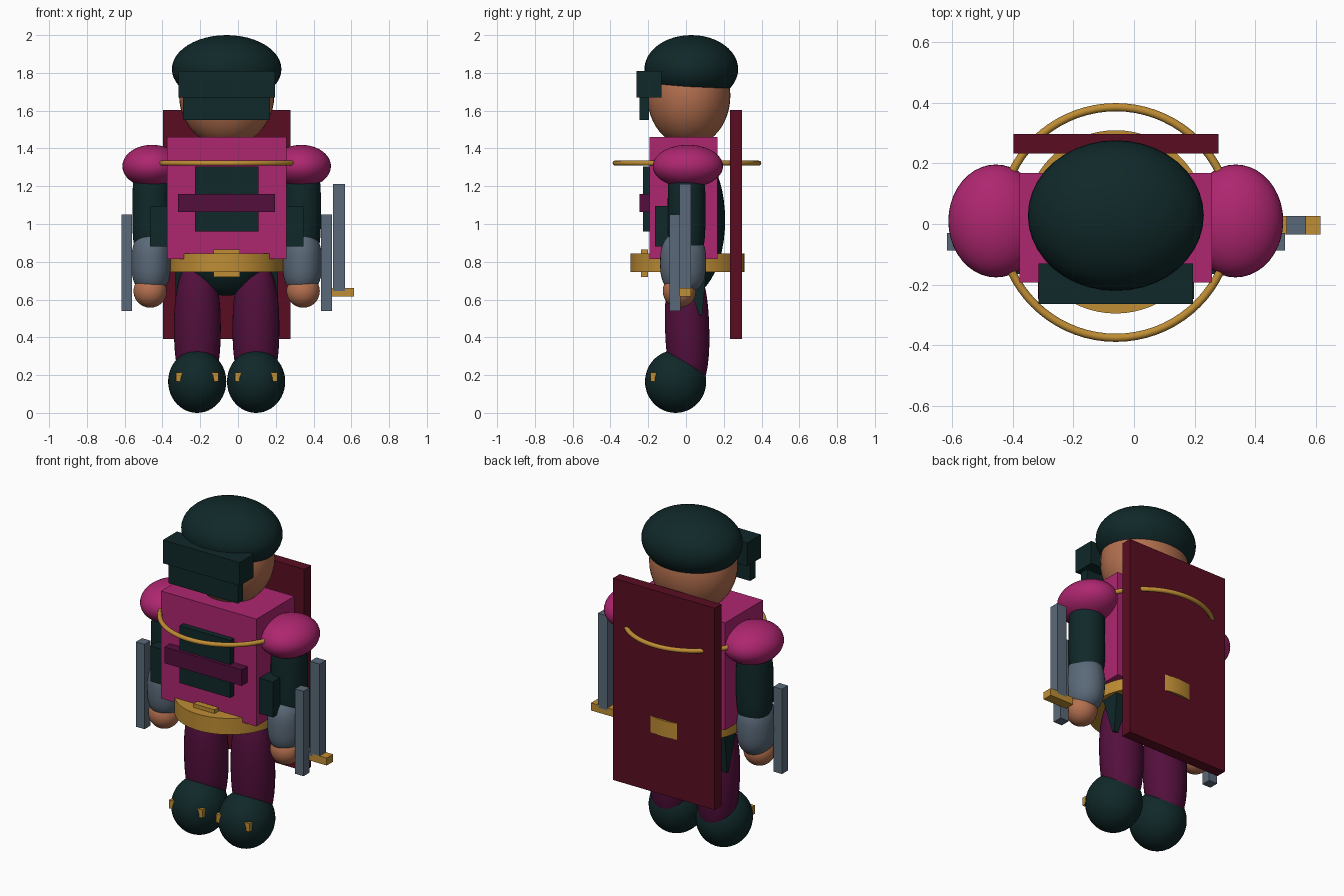
import bpy, bmesh, math
from mathutils import Matrix

if "Cube" in bpy.data.objects:
    bpy.data.objects.remove(bpy.data.objects["Cube"])

CX = -0.06  # the figure's own centre line


def material(name, hex_code):
    m = bpy.data.materials.new(name)
    rgb = [int(hex_code[i:i + 2], 16) / 255 for i in (0, 2, 4)]
    m.diffuse_color = [c / 12.92 if c <= 0.04045 else ((c + 0.055) / 1.055) ** 2.4 for c in rgb] + [1]
    m.use_nodes = True
    m.node_tree.nodes["Principled BSDF"].inputs["Base Color"].default_value = m.diffuse_color
    return m


GREEN = material("dark green", "102829")
MAGENTA = material("magenta", "AE2670")
PURPLE = material("dark purple", "530F3C")
RED = material("dark red", "5A0D22")
GOLD = material("gold", "BF8D34")
STEEL = material("steel grey", "5A6978")
SKIN = material("skin", "B4704F")


def finish(name, bm, mat, smooth=False):
    bmesh.ops.recalc_face_normals(bm, faces=bm.faces)
    mesh = bpy.data.meshes.new(name)
    for f in bm.faces:
        f.smooth = smooth
    bm.to_mesh(mesh)
    bm.free()
    mesh.materials.append(mat)
    ob = bpy.data.objects.new(name, mesh)
    bpy.context.collection.objects.link(ob)
    return ob


def box(name, mat, x, y, z):
    """Box from (min, max) ranges."""
    bm = bmesh.new()
    bmesh.ops.create_cube(bm, size=1)
    for v in bm.verts:
        v.co = [(a + b) / 2 + c * (b - a) for c, (a, b) in zip(v.co, (x, y, z))]
    return finish(name, bm, mat)


def ball(name, mat, centre, radii, power=1.0, tilt=0.0):
    """Ellipsoid; power below 1 gives fuller, more capsule-like sides."""
    bm = bmesh.new()
    bmesh.ops.create_uvsphere(bm, u_segments=40, v_segments=24, radius=1)
    for v in bm.verts:
        r = math.hypot(v.co.x, v.co.y)
        if power != 1 and r > 1e-5:
            k = r ** power / r
            v.co.x *= k
            v.co.y *= k
            v.co.z = math.copysign(abs(v.co.z) ** power, v.co.z)
    m = Matrix.Translation(centre) @ Matrix.Rotation(tilt, 4, 'X') @ Matrix.Diagonal((*radii, 1))
    bmesh.ops.transform(bm, matrix=m, verts=bm.verts)
    return finish(name, bm, mat, True)


def side_range(s, a, b):
    """Mirrored x range measured from the centre line."""
    return tuple(sorted((CX + s * a, CX + s * b)))


# Head, cap and visor
ball("head", SKIN, (CX, 0.015, 1.68), (0.252, 0.22, 0.27))
ball("cap", GREEN, (CX, 0.028, 1.82), (0.29, 0.248, 0.18))
box("visor_upper", GREEN, (-0.315, 0.195), (-0.263, -0.13), (1.67, 1.81))
box("visor_lower", GREEN, (-0.29, 0.17), (-0.245, -0.195), (1.55, 1.67))

# Torso, vest and chest plates
ball("inner_torso", GREEN, (CX, 0.01, 1.02), (0.3, 0.197, 0.4))
box("vest", MAGENTA, (-0.377, 0.257), (-0.193, 0.168), (0.815, 1.46))
box("chest_plate", GREEN, (-0.228, 0.108), (-0.228, -0.15), (0.96, 1.305))
box("chest_strap", PURPLE, (-0.317, 0.197), (-0.247, -0.15), (1.063, 1.16))

# Belt and buckle
bm = bmesh.new()
bmesh.ops.create_cone(bm, cap_ends=True, segments=64, radius1=0.302, radius2=0.302, depth=0.098,
                      matrix=Matrix.Translation((CX, 0.007, 0.794)))
belt = finish("belt", bm, GOLD)
for f in belt.data.polygons:
    f.use_smooth = abs(f.normal.z) < 0.5
belt.data.set_sharp_from_angle(angle=math.radians(40))
box("belt_buckle", GOLD, (-0.13, 0.01), (-0.237, -0.2), (0.72, 0.866))

# Ring around the chest
bpy.ops.mesh.primitive_torus_add(major_segments=72, minor_segments=12, major_radius=0.38,
                                 minor_radius=0.0135, location=(CX, 0.005, 1.322))
ring = bpy.context.object
ring.name = "chest_ring"
ring.data.materials.append(GOLD)
for f in ring.data.polygons:
    f.use_smooth = True

# Back board
box("back_board", RED, (-0.398, 0.278), (0.232, 0.296), (0.39, 1.603))

# Mirrored limbs and gear
for side, s in (("left", -1), ("right", 1)):
    ball(side + "_shoulder", MAGENTA, (CX + s * 0.395, 0.01, 1.306), (0.157, 0.186, 0.113))
    ball(side + "_upper_arm", GREEN, (CX + s * 0.398, 0.003, 1.07), (0.101, 0.1, 0.26), 0.55)
    ball(side + "_forearm", STEEL, (CX + s * 0.4, -0.015, 0.795), (0.104, 0.122, 0.16), 0.75)
    ball(side + "_hand", SKIN, (CX + s * 0.405, -0.035, 0.645), (0.088, 0.088, 0.088))
    box(side + "_arm_plate", STEEL, side_range(s, 0.5, 0.557), (-0.088, -0.03), (0.54, 1.05))
    box(side + "_pouch", GREEN, side_range(s, 0.29, 0.407), (-0.165, -0.03), (0.882, 1.095))
    ball(side + "_leg", PURPLE, (CX + s * 0.155, 0.006, 0.45), (0.124, 0.117, 0.36), 0.85, 0.03)
    ball(side + "_boot", GREEN, (CX + s * 0.156, -0.055, 0.166), (0.154, 0.162, 0.166))
    bx = CX + s * 0.156
    box(side + "_boot_buckle", GOLD, (bx - 0.112, bx + 0.112), (-0.187, -0.158), (0.165, 0.215))

    # Coat tail: plate tapering downward
    bm = bmesh.new()
    bmesh.ops.create_cube(bm, size=1)
    for v in bm.verts:
        top, back, out = v.co.z > 0, v.co.y > 0, v.co.x > 0
        y = (0.11 if back else -0.02) if top else (0.085 if back else 0.07)
        z = 0.78 if top else 0.515
        v.co = (CX + s * (0.272 if out else 0.215), y, z)
    finish(side + "_coat_tail", bm, GREEN)

# Sword in the right hand
box("sword_blade", STEEL, (0.503, 0.567), (-0.034, 0.026), (0.645, 1.212))
box("sword_guard", GOLD, (0.455, 0.614), (-0.034, 0.026), (0.615, 0.66))
